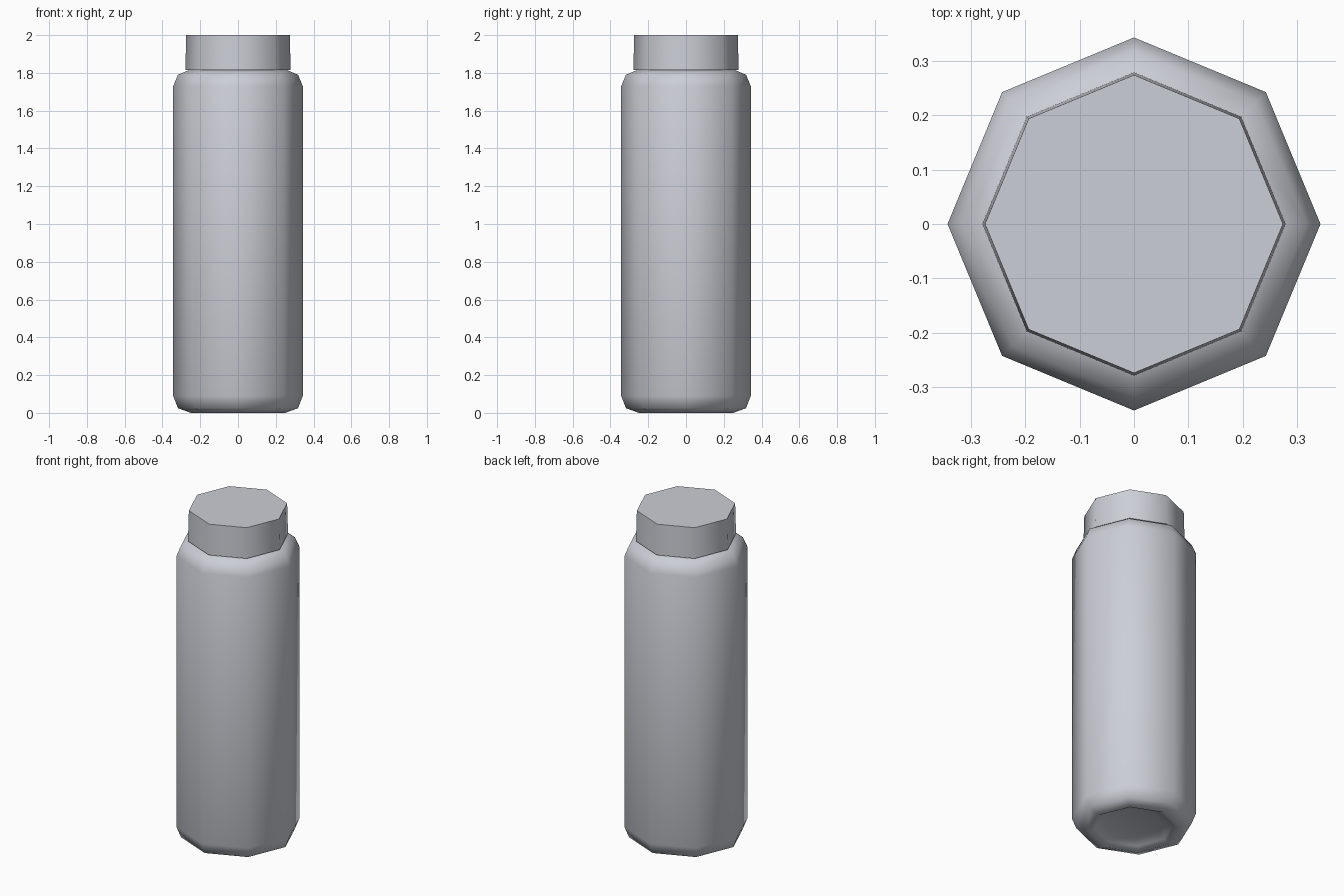
import bpy
import math

cube = bpy.data.objects.get("Cube")
if cube:
    bpy.data.objects.remove(cube, do_unlink=True)

SIDES = 8


def make_material(name, color):
    mat = bpy.data.materials.new(name)
    mat.use_nodes = True
    mat.diffuse_color = color
    mat.node_tree.nodes["Principled BSDF"].inputs["Base Color"].default_value = color
    return mat


def lathe(name, profile, mat, sharp_angle):
    """Revolve (radius, height) points, bottom to top, and close both ends."""
    verts, faces = [], []
    for radius, z in profile:
        for i in range(SIDES):
            a = math.tau * i / SIDES
            verts.append((radius * math.cos(a), radius * math.sin(a), z))
    for ring in range(len(profile) - 1):
        for i in range(SIDES):
            a, b = ring * SIDES + i, ring * SIDES + (i + 1) % SIDES
            faces.append((a, b, b + SIDES, a + SIDES))
    faces.append(tuple(reversed(range(SIDES))))
    faces.append(tuple(range(len(verts) - SIDES, len(verts))))
    mesh = bpy.data.meshes.new(name)
    mesh.from_pydata(verts, [], faces)
    mesh.materials.append(mat)
    obj = bpy.data.objects.new(name, mesh)
    bpy.context.collection.objects.link(obj)
    bpy.ops.object.select_all(action="DESELECT")
    obj.select_set(True)
    bpy.context.view_layer.objects.active = obj
    bpy.ops.object.shade_smooth_by_angle(angle=math.radians(sharp_angle))
    return obj


grey = make_material("light grey", (0.6, 0.62, 0.67, 1))

# Bottle body: recessed base, rounded foot, straight wall, rounded shoulder
body_profile = [(0.17, 0.035), (0.215, 0.02), (0.25, 0.0), (0.318, 0.025),
                (0.343, 0.09), (0.343, 1.73), (0.318, 1.79), (0.26, 1.815)]
lathe("bottle_body", body_profile, grey, 60)

# Screw cap: slightly tapered, with a crisp top and bottom edge
lathe("bottle_cap", [(0.279, 1.815), (0.274, 2.0)], grey, 60)
